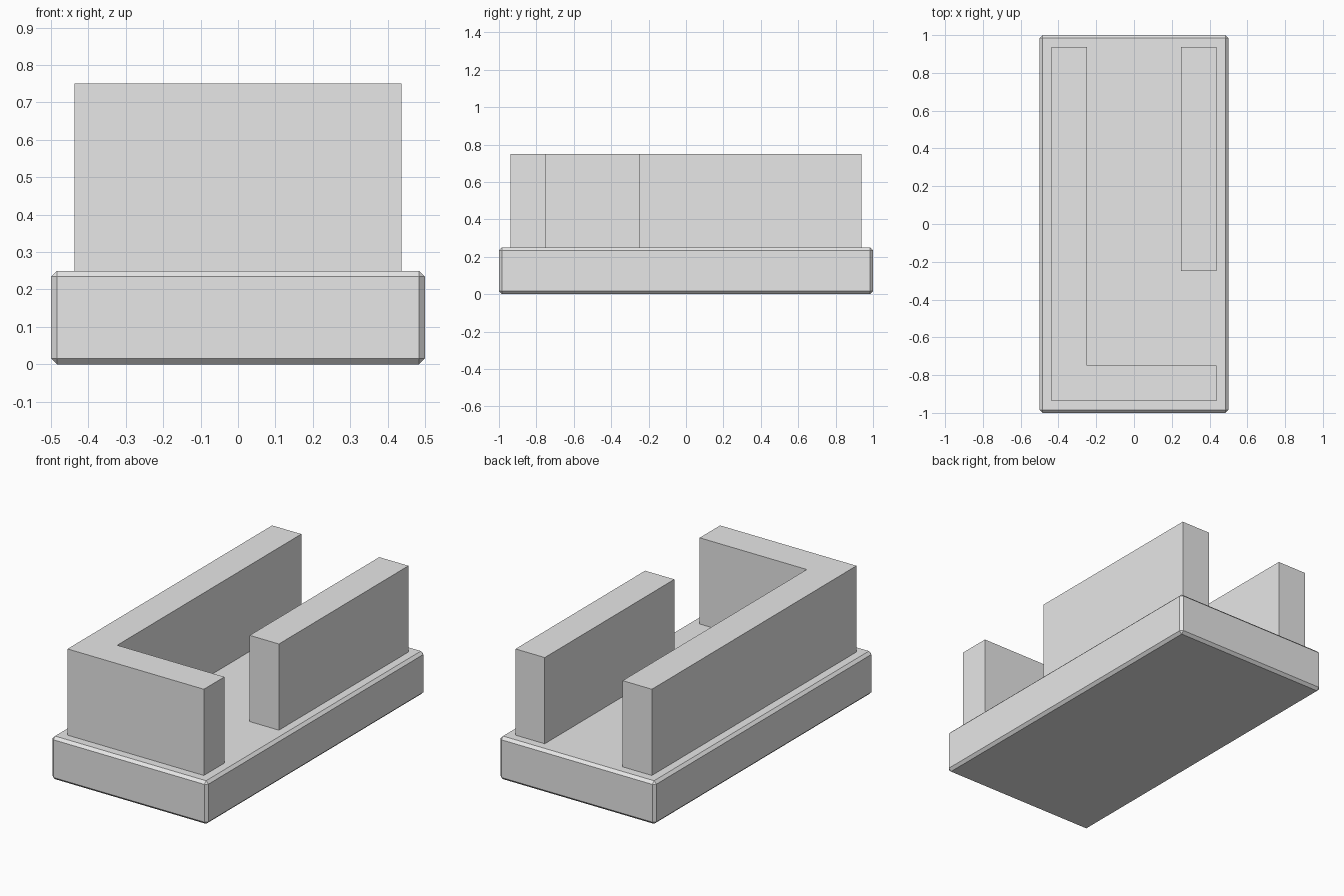
import bpy
import bmesh

cube = bpy.data.objects.get("Cube")
if cube:
    bpy.data.objects.remove(cube, do_unlink=True)

grey = bpy.data.materials.new("light_grey")
grey.use_nodes = True
grey.diffuse_color = (0.8, 0.8, 0.8, 1)
grey.node_tree.nodes["Principled BSDF"].inputs["Base Color"].default_value = grey.diffuse_color


def prism(name, outline, bottom, top):
    """Extrude a floor outline upwards into a solid block."""
    bm = bmesh.new()
    face = bm.faces.new([bm.verts.new((x, y, bottom)) for x, y in outline])
    result = bmesh.ops.extrude_face_region(bm, geom=[face], use_keep_orig=True)
    raised = [g for g in result["geom"] if isinstance(g, bmesh.types.BMVert)]
    bmesh.ops.translate(bm, verts=raised, vec=(0, 0, top - bottom))
    bmesh.ops.recalc_face_normals(bm, faces=bm.faces)
    mesh = bpy.data.meshes.new(name)
    bm.to_mesh(mesh)
    bm.free()
    mesh.materials.append(grey)
    obj = bpy.data.objects.new(name, mesh)
    bpy.context.collection.objects.link(obj)
    return obj


def rectangle(x0, x1, y0, y1):
    return [(x0, y0), (x1, y0), (x1, y1), (x0, y1)]


FLOOR, TOP = 0.25, 0.75
OUT_X, OUT_Y = 0.4375, 0.9375   # outer faces of the walls
IN_X, IN_Y = 0.25, 0.75         # inner faces of the walls

# Chamfered base slab
base = prism("base_slab", rectangle(-0.5, 0.5, -1, 1), 0, FLOOR)
bevel = base.modifiers.new("chamfer", "BEVEL")
bevel.width = 0.0156
bevel.segments = 1

# L-shaped wall along the right side and the front
prism("corner_wall", [(-OUT_X, -OUT_Y), (OUT_X, -OUT_Y), (OUT_X, -IN_Y),
                      (-IN_X, -IN_Y), (-IN_X, OUT_Y), (-OUT_X, OUT_Y)], FLOOR, TOP)

# Shorter wall on the left, leaving a doorway near the front
prism("side_wall", rectangle(IN_X, OUT_X, -0.25, OUT_Y), FLOOR, TOP)
